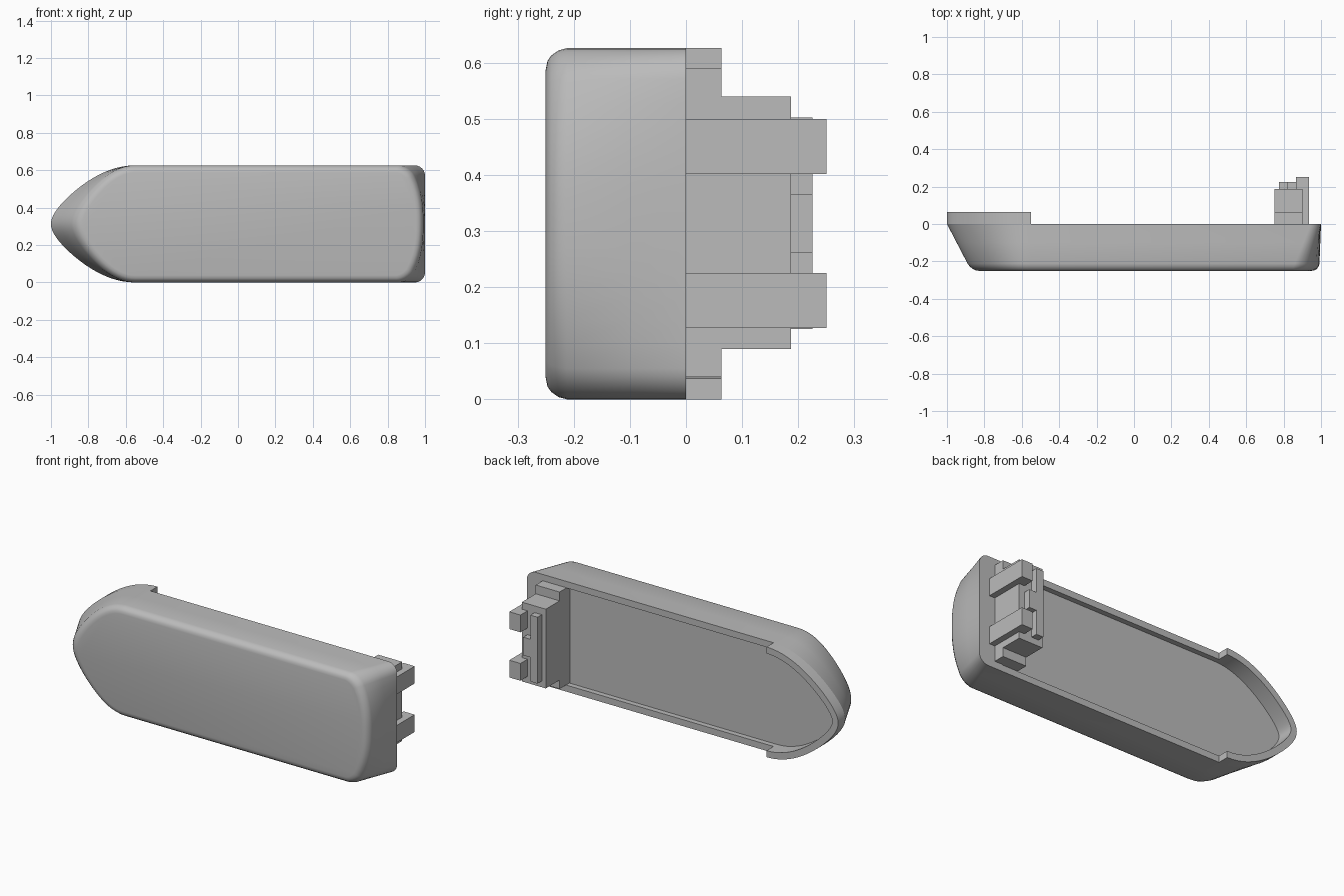
import bpy, bmesh, math
from mathutils import Vector

if "Cube" in bpy.data.objects:
    bpy.data.objects.remove(bpy.data.objects["Cube"])

BEAM = 0.313      # half width of the hull, also its centre height
DEPTH = 0.25      # keel to rim
BULWARK = 0.063
WALL = 0.037
BOW_END = -0.55   # where the bow curve meets the straight sides
STEPS = 20

grey = bpy.data.materials.new("plain grey")
grey.use_nodes = True
grey.diffuse_color = (0.5, 0.5, 0.5, 1)
grey.node_tree.nodes["Principled BSDF"].inputs["Base Color"].default_value = (0.5, 0.5, 0.5, 1)


def finish(name, bm, smooth=False):
    bmesh.ops.recalc_face_normals(bm, faces=bm.faces)
    mesh = bpy.data.meshes.new(name)
    bm.to_mesh(mesh)
    bm.free()
    mesh.materials.append(grey)
    obj = bpy.data.objects.new(name, mesh)
    bpy.context.collection.objects.link(obj)
    if smooth:
        bpy.ops.object.select_all(action='DESELECT')
        obj.select_set(True)
        bpy.context.view_layer.objects.active = obj
        bpy.ops.object.shade_smooth_by_angle(angle=math.radians(35))
    return obj


def box(name, x, y, z):
    bm = bmesh.new()
    bmesh.ops.create_cube(bm, size=1)
    for v in bm.verts:
        v.co = Vector([lo + (c + 0.5) * (hi - lo) for c, (lo, hi) in zip(v.co, (x, y, z))])
    return finish(name, bm)


def outline(s):
    """Closed hull outline (x, offset from centre) at depth fraction s."""
    tip = -1 + 0.13 * s
    half = []
    for i in range(STEPS + 1):
        a = math.pi / 2 * i / STEPS
        w = math.sin(a) * (0.62 + 0.38 * math.sin(a) ** 2)
        half.append((tip + (BOW_END - tip) * (1 - math.cos(a)), BEAM * w))
    r = 0.055
    stern = []
    for i in range(7):
        a = math.pi / 2 * i / 6
        stern.append((1 - r + r * math.sin(a), BEAM - r + r * math.cos(a)))
    for i in range(1, 7):
        stern.append((1, (BEAM - r) * (1 - i / 6)))
    # the transom corners are swept forward towards the keel
    half += [(x - s * (0.01 + 0.09 * (w / BEAM) ** 2.5), w) for x, w in stern]
    return half + [(x, -w) for x, w in half[-2:0:-1]]


def inset(points, d):
    result = []
    for i, (x, w) in enumerate(points):
        px, pw = points[i - 1]
        nx, nw = points[(i + 1) % len(points)]
        t = Vector((nx - px, nw - pw)).normalized()
        result.append((x + t.y * d, w - t.x * d))
    return result


def ring(bm, points, y):
    return [bm.verts.new((x, y, BEAM + w)) for x, w in points]


def bridge(bm, a, b, closed=True):
    n = len(a)
    for i in range(n if closed else n - 1):
        j = (i + 1) % n
        bm.faces.new((a[i], a[j], b[j], b[i]))


# Hull: rounded keel edge, raked bow, rim and sunken deck
inner = [(min(x, 0.85), w) for x, w in inset(outline(0), WALL)]
bm = bmesh.new()
rings = [ring(bm, inner, -0.03), ring(bm, inner, 0)]
for y, d in ((0, 0), (-0.1, 0), (-0.212, 0), (-0.227, 0.004),
             (-0.24, 0.013), (-0.247, 0.023), (-DEPTH, 0.038)):
    rings.append(ring(bm, inset(outline(-y / DEPTH), d), y))
for a, b in zip(rings, rings[1:]):
    bridge(bm, a, b)
bm.faces.new(rings[0])
bm.faces.new(rings[-1])
finish("hull", bm, smooth=True)

# Raised bulwark around the bow
outer = outline(0)
order = list(range(-STEPS, STEPS + 1))
out_path = [outer[i] for i in order]
in_path = [inset(outer, WALL)[i] for i in order]
for path in (out_path, in_path):
    for k in (0, -1):
        path[k] = (BOW_END, path[k][1])
bm = bmesh.new()
loops = [ring(bm, out_path, 0), ring(bm, out_path, BULWARK),
         ring(bm, in_path, BULWARK), ring(bm, in_path, 0)]
for a, b in zip(loops, loops[1:] + loops[:1]):
    bridge(bm, a, b, closed=False)
for k in (0, -1):
    bm.faces.new([loop[k] for loop in loops])
finish("bow_bulwark", bm, smooth=True)

# Deckhouse at the stern
box("deckhouse_base", (0.75, 0.9), (-0.04, 0.063), (0.04, 0.59))
box("deckhouse", (0.75, 0.9), (0, 0.187), (0.09, 0.54))
box("bridge_front", (0.775, 0.82), (0.18, 0.225), (0.125, 0.502))
box("bridge_middle", (0.815, 0.865), (0.18, 0.225), (0.262, 0.365))

# Pair of funnels
for side, low in (("lower", 0.127), ("upper", 0.402)):
    box(side + "_funnel", (0.865, 0.935), (-0.01, 0.25), (low, low + 0.098))
